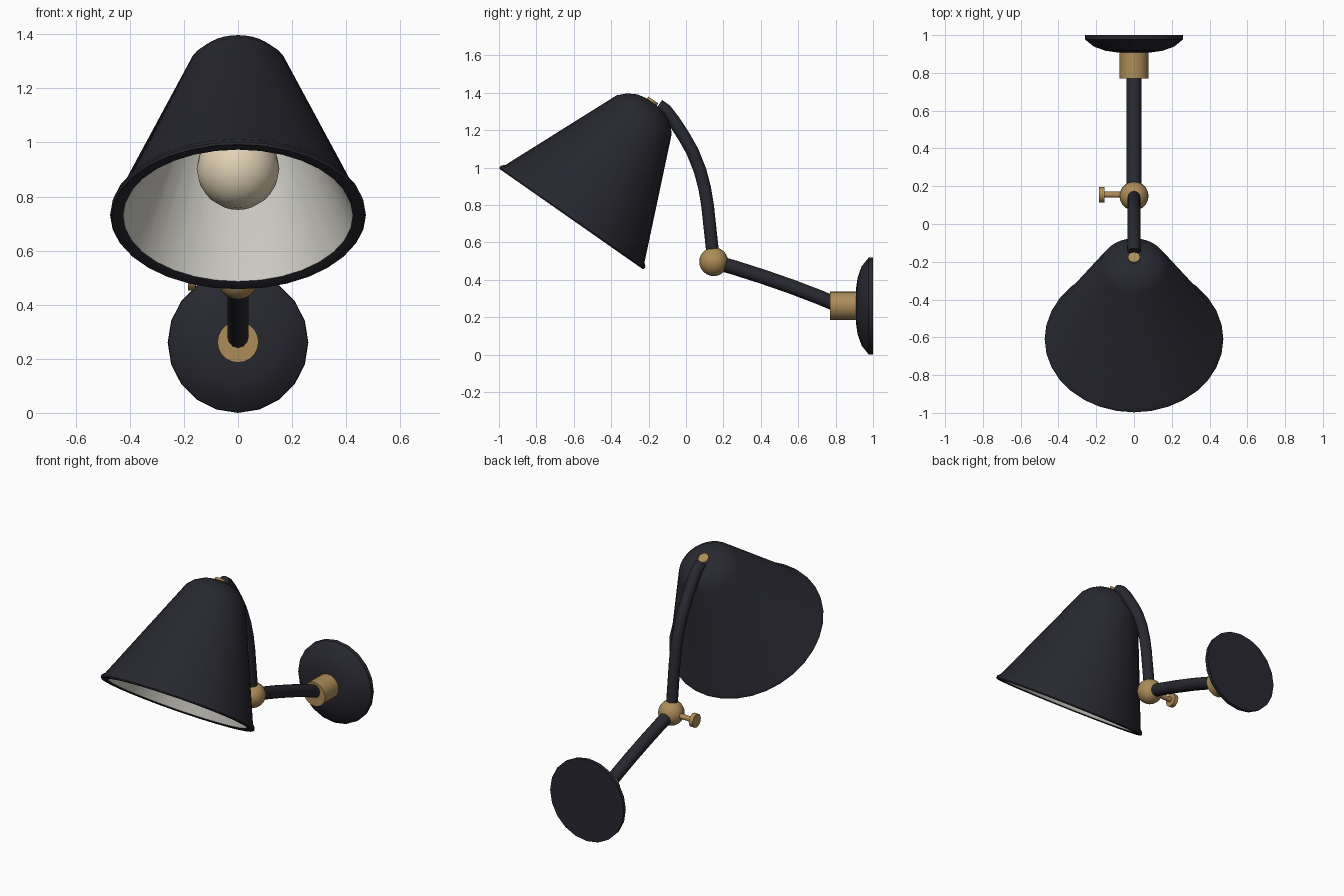
import bpy, bmesh, math
from mathutils import Vector

if "Cube" in bpy.data.objects:
    bpy.data.objects.remove(bpy.data.objects["Cube"])


def material(name, rgb):
    m = bpy.data.materials.new(name)
    m.diffuse_color = (*rgb, 1)
    m.use_nodes = True
    m.node_tree.nodes["Principled BSDF"].inputs["Base Color"].default_value = m.diffuse_color
    return m


DARK = material("charcoal", (0.021, 0.021, 0.030))
BRASS = material("brass", (0.42, 0.265, 0.10))
WHITE = material("warm_white", (0.66, 0.645, 0.59))
BULB = material("bulb_cream", (0.76, 0.65, 0.47))


def smooth(ob, angle=40):
    bpy.ops.object.select_all(action='DESELECT')
    ob.select_set(True)
    bpy.context.view_layer.objects.active = ob
    bpy.ops.object.shade_smooth_by_angle(angle=math.radians(angle))


def lathe(name, profile, origin, axis, mats, segs=24, inner_from=None):
    """Spin (radius, height) points about an axis; rings after inner_from use mats[1]."""
    bm = bmesh.new()
    rings = []
    for r, h in profile:
        if r == 0:
            rings.append([bm.verts.new((0, 0, h))])
        else:
            rings.append([bm.verts.new((r * math.cos(2 * math.pi * i / segs),
                                        r * math.sin(2 * math.pi * i / segs), h))
                          for i in range(segs)])
    for k in range(len(rings) - 1):
        a, b = rings[k], rings[k + 1]
        for i in range(segs):
            j = (i + 1) % segs
            if len(a) == 1:
                f = bm.faces.new((a[0], b[i], b[j]))
            elif len(b) == 1:
                f = bm.faces.new((a[i], a[j], b[0]))
            else:
                f = bm.faces.new((a[i], a[j], b[j], b[i]))
            if inner_from is not None and k >= inner_from:
                f.material_index = 1
    bmesh.ops.recalc_face_normals(bm, faces=bm.faces)
    me = bpy.data.meshes.new(name)
    bm.to_mesh(me)
    bm.free()
    for m in mats:
        me.materials.append(m)
    ob = bpy.data.objects.new(name, me)
    bpy.context.collection.objects.link(ob)
    ob.location = origin
    ob.rotation_euler = Vector(axis).to_track_quat('Z', 'Y').to_euler()
    smooth(ob)
    return ob


def tube(name, yz, radius, mat):
    """Round bar through (y, z) points in the centre plane."""
    cu = bpy.data.curves.new(name, 'CURVE')
    cu.dimensions = '3D'
    cu.bevel_depth = radius
    cu.bevel_resolution = 4
    cu.use_fill_caps = True
    sp = cu.splines.new('POLY')
    sp.points.add(len(yz) - 1)
    for p, (y, z) in zip(sp.points, yz):
        p.co = (0, y, z, 1)
    cu.materials.append(mat)
    ob = bpy.data.objects.new(name, cu)
    bpy.context.collection.objects.link(ob)
    bpy.ops.object.select_all(action='DESELECT')
    ob.select_set(True)
    bpy.context.view_layer.objects.active = ob
    bpy.ops.object.convert(target='MESH')
    smooth(bpy.context.object, 50)


def ball(r, n=10):
    return [(0 if i in (0, n) else r * math.sin(math.pi * i / n),
             -r * math.cos(math.pi * i / n)) for i in range(n + 1)]


# Wall plate and brass collar
lathe("wall_plate", [(0, 0), (0.26, 0), (0.258, 0.024), (0.212, 0.061),
                     (0.15, 0.083), (0.085, 0.092), (0, 0.094)],
      (0, 1.0, 0.26), (0, -1, 0), [DARK], 20)
lathe("collar", [(0, 0), (0.076, 0), (0.076, 0.145), (0, 0.145)],
      (0, 0.915, 0.262), (0, -1, 0), [BRASS], 20)

# Arms and the ball joint between them
JOINT = (0, 0.148, 0.497)
tube("wall_arm", [(0.148, 0.497), (0.26, 0.465), (0.41, 0.417), (0.56, 0.365),
                  (0.70, 0.312), (0.82, 0.262)], 0.039, DARK)
tube("shade_arm", [(-0.147, 1.333), (-0.11, 1.308), (-0.065, 1.25), (-0.01, 1.165),
                   (0.035, 1.085), (0.075, 0.985), (0.1, 0.89), (0.115, 0.80),
                   (0.142, 0.55), (0.147, 0.5)], 0.034, DARK)
lathe("joint_ball", ball(0.077, 12), JOINT, (0, 0, 1), [BRASS], 20)

# Thumb screw on the joint
lathe("thumb_screw", [(0, 0.03), (0.016, 0.03), (0.016, 0.155), (0.042, 0.157),
                      (0.042, 0.184), (0, 0.184)],
      (0, 0.155, 0.495), (-1, 0, 0), [BRASS], 16)

# Tilted shade, dark outside and lip, white inside
C = Vector((0, -0.614, 0.725))
AXIS = Vector((0, 0.573, 0.8195)).normalized()
lathe("shade", [(0, 0.761), (0.045, 0.759), (0.09, 0.75), (0.14, 0.722),
                (0.18, 0.681), (0.454, 0.035), (0.469, 0.022), (0.473, 0.008),
                (0.467, 0), (0.445, 0), (0.425, 0.006), (0.42, 0.014),
                (0.16, 0.655), (0.12, 0.70), (0, 0.73)],
      C, AXIS, [DARK, WHITE], 32, inner_from=10)
lathe("shade_cap_screw", [(0, 0.74), (0.032, 0.74), (0.032, 0.777), (0, 0.777)],
      C - Vector((0, 0.006, 0)), AXIS, [BRASS], 16)

# Bulb with its neck and socket
lathe("bulb", ball(0.153)[:8] + [(0.085, 0.18), (0.055, 0.28), (0.05, 0.36), (0, 0.36)],
      C + AXIS * 0.218, AXIS, [BULB], 20)
lathe("bulb_socket", [(0, 0.54), (0.065, 0.54), (0.065, 0.735), (0, 0.735)],
      C, AXIS, [BRASS], 20)
